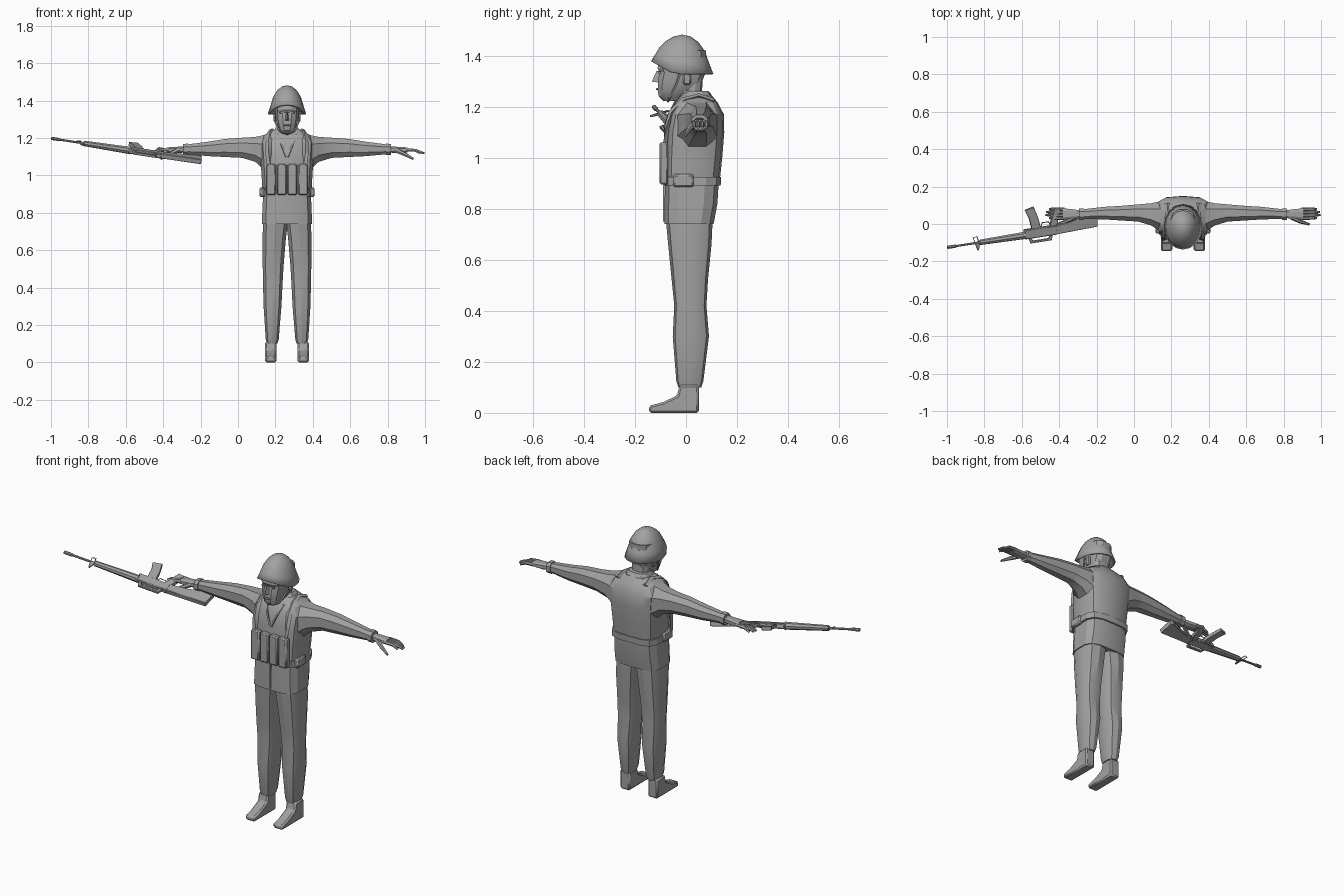
import bpy, bmesh, math
from mathutils import Vector, Matrix

if "Cube" in bpy.data.objects:
    bpy.data.objects.remove(bpy.data.objects["Cube"])

GREY = (0.36, 0.36, 0.36, 1)
mat = bpy.data.materials.new("plain grey")
mat.use_nodes = True
mat.diffuse_color = GREY
mat.node_tree.nodes["Principled BSDF"].inputs["Base Color"].default_value = GREY

BODY = Matrix.Translation((0.262, 0, 0))   # body centre line


def finish(name, bm, frame=BODY, mirror=False, bevel=0, angle=28):
    bmesh.ops.recalc_face_normals(bm, faces=bm.faces)
    mesh = bpy.data.meshes.new(name)
    bm.to_mesh(mesh)
    bm.free()
    mesh.materials.append(mat)
    ob = bpy.data.objects.new(name, mesh)
    bpy.context.collection.objects.link(ob)
    ob.matrix_world = frame
    if bevel:
        mod = ob.modifiers.new("bevel", "BEVEL")
        mod.width, mod.segments = bevel, 1
    if mirror:
        ob.modifiers.new("mirror", "MIRROR").use_mirror_merge = False
    bpy.ops.object.select_all(action="DESELECT")
    ob.select_set(True)
    bpy.context.view_layer.objects.active = ob
    bpy.ops.object.shade_smooth_by_angle(angle=math.radians(angle))
    return ob


def skin(bm, rings):
    rings = [[bm.verts.new(p) for p in r] for r in rings]
    n = len(rings[0])
    for a, b in zip(rings, rings[1:]):
        for i in range(n):
            bm.faces.new((a[i], a[(i + 1) % n], b[(i + 1) % n], b[i]))
    bm.faces.new(rings[0])
    bm.faces.new(rings[-1])


def loft(name, stations, axis="z", n=10, power=0.7, **kw):
    """Stations: position on the axis, then min/max of the two cross directions."""
    rings = []
    for t, a0, a1, b0, b1 in stations:
        ring = []
        for i in range(n):
            ang = 2 * math.pi * (i + 0.5) / n
            c, s = math.cos(ang), math.sin(ang)
            a = (a0 + a1) / 2 + (a1 - a0) / 2 * math.copysign(abs(c) ** power, c)
            b = (b0 + b1) / 2 + (b1 - b0) / 2 * math.copysign(abs(s) ** power, s)
            ring.append((a, b, t) if axis == "z" else (t, a, b))
        rings.append(ring)
    bm = bmesh.new()
    skin(bm, rings)
    return finish(name, bm, **kw)


def trunk(name, rows, **kw):
    return loft(name, [(z, -w, w, y0, y1) for z, w, y0, y1 in rows], **kw)


def tube(name, pts, radii, n=6, flat=1.0, **kw):
    pts = [Vector(p) for p in pts]
    rings = []
    for i, p in enumerate(pts):
        d = (pts[min(i + 1, len(pts) - 1)] - pts[max(i - 1, 0)]).normalized()
        q = d.to_track_quat("Z", "Y")
        rings.append([p + q @ Vector((radii[i] * math.cos(2 * math.pi * k / n),
                                      radii[i] * flat * math.sin(2 * math.pi * k / n), 0))
                      for k in range(n)])
    bm = bmesh.new()
    skin(bm, rings)
    return finish(name, bm, **kw)


def box(name, x0, x1, y0, y1, z0, z1, **kw):
    bm = bmesh.new()
    skin(bm, [[(x0, y0, z), (x1, y0, z), (x1, y1, z), (x0, y1, z)] for z in (z0, z1)])
    return finish(name, bm, **kw)


def prism(name, profile, half, centre=0, across="x", **kw):
    bm = bmesh.new()
    skin(bm, [[(s, a, b) if across == "x" else (a, s, b) for a, b in profile]
              for s in (centre - half, centre + half)])
    return finish(name, bm, **kw)


# Legs and boots
loft("trouser_leg", [(0.1, .05, .108, -.03, .06), (0.125, .043, .115, -.038, .068),
                     (0.3, .028, .127, -.052, .09), (0.42, .022, .13, -.046, .08),
                     (0.52, .016, .132, -.056, .086), (0.66, .004, .133, -.07, .1),
                     (0.77, -.01, .13, -.08, .105)], mirror=True)
prism("boot", [(.05, 0), (-.145, 0), (-.145, .028), (-.09, .042), (-.035, .068),
               (-.025, .11), (.05, .11)], .03, .087, mirror=True, bevel=.008)

# Jacket, vest and belt
trunk("jacket_skirt", [(.74, .137, -.086, .11), (.82, .134, -.086, .125), (.9, .13, -.084, .13)],
      power=.55, n=12)
trunk("vest_body", [(.89, .132, -.084, .13), (1.0, .138, -.084, .142), (1.1, .145, -.08, .15),
                    (1.17, .15, -.066, .148), (1.215, .125, -.045, .125), (1.245, .07, -.02, .1)],
      power=.6, n=14)
trunk("belt", [(.89, .142, -.09, .138), (.925, .142, -.09, .14)], power=.55, n=12)
for x0, x1 in ((.003, .054), (.06, .112)):
    box("ammo_pouch", x0, x1, -.104, -.07, .895, 1.06, mirror=True, bevel=.006)
box("side_pouch", .118, .146, -.05, .03, .885, .935, mirror=True, bevel=.006)
box("jacket_placket", -.004, .004, -.09, -.08, .75, .89)
tube("shoulder_strap", [(.095, -.08, 1.05), (.1, -.075, 1.12), (.098, -.058, 1.18),
                        (.09, -.012, 1.226), (.08, .05, 1.242), (.085, .11, 1.222)],
     [.016] * 6, n=4, flat=.6, mirror=True)
tube("lapel", [(.004, -.083, 1.1), (.028, -.072, 1.16), (.052, -.04, 1.22)],
     [.006] * 3, n=4, mirror=True)
trunk("collar", [(1.215, .085, -.04, .115), (1.25, .064, -.02, .098), (1.262, .055, .0, .085)])

# Arms and hands
loft("sleeve", [(.06, -.05, .13, 1.0, 1.24), (.13, -.04, .125, 1.03, 1.22),
                (.17, -.012, .115, 1.068, 1.21), (.24, .01, .108, 1.09, 1.205),
                (.33, .016, .1, 1.095, 1.198), (.42, .022, .094, 1.1, 1.183),
                (.54, .026, .08, 1.112, 1.166)], axis="x", n=8, power=.85, mirror=True)
loft("cuff", [(.53, .02, .086, 1.106, 1.172), (.555, .02, .086, 1.106, 1.17)],
     axis="x", n=8, power=.85, mirror=True)
loft("palm", [(.54, .033, .072, 1.122, 1.156), (.585, .026, .08, 1.118, 1.154),
              (.645, .022, .086, 1.122, 1.15)], axis="x", n=8, mirror=True)
for i in range(4):
    y = .03 + i * .016
    reach = (.715, .735, .732, .715)[i]
    tube("finger", [(.635, y, 1.137), (.685, y + .002, 1.134), (reach, y + .002, 1.118)],
         [.0095, .009, .006], mirror=True)
tube("thumb", [(.58, .036, 1.135), (.625, .014, 1.115), (.675, -.002, 1.088)],
     [.013, .011, .006], mirror=True)

# Head
trunk("neck", [(1.18, .055, -.03, .075), (1.25, .048, -.035, .062), (1.34, .052, -.03, .068)])
trunk("head", [(1.222, .026, -.09, -.02), (1.24, .04, -.108, .0), (1.265, .053, -.113, .045),
               (1.3, .062, -.112, .066), (1.335, .065, -.106, .08), (1.35, .067, -.114, .082),
               (1.42, .068, -.1, .08)], power=.75, n=12)
bm = bmesh.new()
skin(bm, [[(-.006, -.1, 1.34), (.006, -.1, 1.34), (0, -.115, 1.34)],
          [(-.014, -.1, 1.293), (.014, -.1, 1.293), (0, -.134, 1.298)]])
finish("nose", bm)
box("mouth", -.022, .022, -.118, -.108, 1.264, 1.272, bevel=.003)
box("eye", .017, .04, -.109, -.1, 1.33, 1.338, mirror=True)
box("ear", .058, .072, -.012, .02, 1.285, 1.335, mirror=True, bevel=.006)
tube("chin_strap", [(.07, -.02, 1.34), (.062, -.04, 1.28), (.04, -.065, 1.235), (0, -.07, 1.22)],
     [.005] * 4, n=4, mirror=True)

# Helmet: half sphere whose rim rises toward the front and flares outward
bm = bmesh.new()
bmesh.ops.create_uvsphere(bm, u_segments=16, v_segments=10, radius=1)
bmesh.ops.delete(bm, geom=[v for v in bm.verts if v.co.z < -.01], context="VERTS")
for v in bm.verts:
    x, y, z = v.co
    rim = 1.328 + .05 * max(0, -y - .25) / .75
    flare = 1.12 if z < .1 else 1
    v.co = (x * .092 * flare, -.015 + y * .109 * flare, rim + (1.482 - rim) * z)
ob = finish("helmet", bm, angle=50)
ob.modifiers.new("shell", "SOLIDIFY").thickness = .008

# Rifle, held on its side: local x runs muzzle to butt, local z is its upper side
ax = Vector((.81, .125, -.125)).normalized()
side = Vector((0, -.95, -.25)).cross(ax).normalized()
up = ax.cross(side)
GUN = Matrix((ax, side, up)).transposed().to_4x4()
GUN.translation = (-.998, -.125, 1.198)


def gun_box(name, x0, x1, z0, z1, w, **kw):
    return box(name, x0, x1, -w, w, z0, z1, frame=GUN, **kw)


def gun_prism(name, profile, w):
    return prism(name, profile, w, across="y", frame=GUN, bevel=.002)


tube("rifle_barrel", [(0, 0, 0), (.045, 0, 0), (.05, 0, 0), (.2, 0, 0)],
     [.009, .009, .006, .006], n=8, frame=GUN)
tube("rifle_handguard", [(.175, 0, 0), (.18, 0, 0), (.42, 0, 0), (.43, 0, 0)],
     [.011, .015, .02, .022], n=8, frame=GUN)
gun_prism("rifle_front_sight", [(.15, 0), (.18, 0), (.168, .042), (.16, .042)], .004)
tube("rifle_sling_loop", [(.15, 0, -.005), (.145, 0, -.03), (.165, 0, -.035), (.172, 0, -.005)],
     [.003] * 4, n=4, frame=GUN)
gun_box("rifle_receiver", .42, .6, -.032, .02, .014, bevel=.004)
gun_prism("rifle_carry_handle", [(.44, .015), (.452, .015), (.465, .036), (.55, .036),
                                 (.56, .015), (.575, .015), (.565, .048), (.45, .048)], .007)
gun_prism("rifle_magazine", [(.465, -.02), (.515, -.02), (.505, -.09), (.488, -.15),
                             (.438, -.138), (.456, -.09)], .01)
gun_prism("rifle_grip", [(.56, -.025), (.6, -.025), (.632, -.12), (.598, -.125)], .011)
tube("rifle_trigger_guard", [(.515, 0, -.03), (.525, 0, -.055), (.56, 0, -.055), (.57, 0, -.03)],
     [.003] * 4, n=4, frame=GUN)
gun_prism("rifle_stock", [(.59, .018), (.82, .01), (.827, -.075), (.81, -.08), (.68, -.04),
                          (.59, -.03)], .013)
